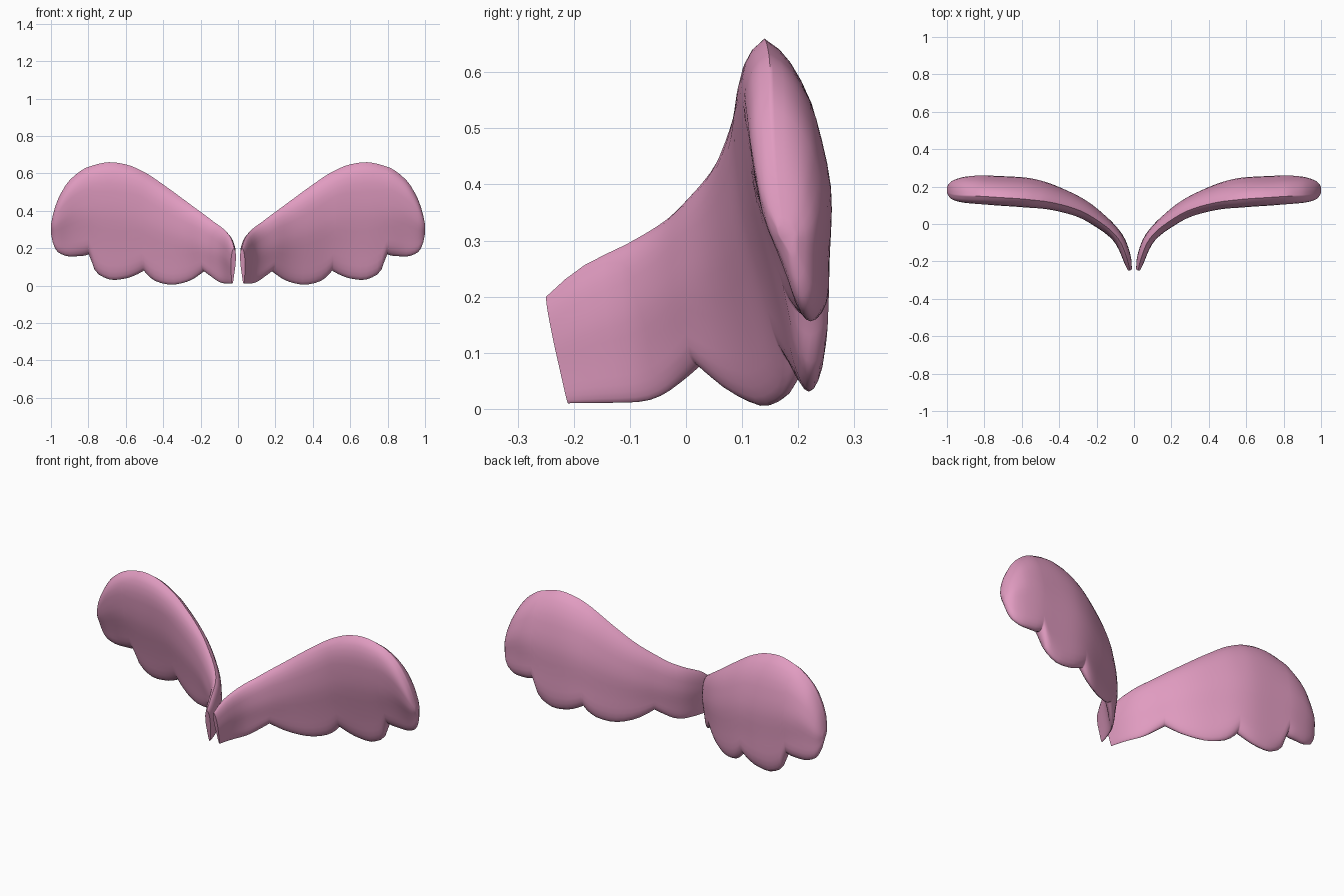
import bpy, bmesh, math
from mathutils import Vector

if "Cube" in bpy.data.objects:
    bpy.data.objects.remove(bpy.data.objects["Cube"])

# Monotone cubic through a few control points
def curve(pts):
    xs = [p[0] for p in pts]
    ys = [p[1] for p in pts]
    n = len(pts)
    d = [(ys[i+1] - ys[i]) / (xs[i+1] - xs[i]) for i in range(n - 1)]
    m = [d[0]]
    for a, b in zip(d, d[1:]):
        m.append(2 * a * b / (a + b) if a * b > 0 else 0.0)
    m.append(d[-1])

    def f(x):
        i = 0
        while i < n - 2 and x > xs[i + 1]:
            i += 1
        h = xs[i + 1] - xs[i]
        t = min(max((x - xs[i]) / h, 0), 1)
        return ((2*t**3 - 3*t**2 + 1) * ys[i] + (t**3 - 2*t**2 + t) * h * m[i]
                + (3*t**2 - 2*t**3) * ys[i + 1] + (t**3 - t**2) * h * m[i + 1])
    return f

R = .026  # wing root
# Plan path, leading edge height and half thickness along the wing
path = curve([(R, -.23), (.04, -.175), (.075, -.09), (.12, -.035), (.18, .015),
              (.27, .077), (.36, .117), (.5, .158), (.6, .172), (.7, .178), (.85, .185), (1, .18)])
top = curve([(R, .2), (.04, .25), (.075, .297), (.12, .335), (.18, .382), (.27, .45),
             (.36, .517), (.5, .61), (.6, .649), (.68, .66), (.8, .634), (.9, .565),
             (.96, .47), (.985, .4), (1, .33)])
half = curve([(R, .014), (.038, .024), (.1, .033), (.27, .05), (.4, .061), (.6, .075),
              (.8, .073), (.9, .066), (.96, .052), (.985, .038), (1, .015)])
lean = curve([(R, 0), (.1, .1), (.36, .7), (.55, 1), (1, 1)])
# Section centre line (by height) and thickness (with rounded lower edge)
camber = curve([(0, .58), (.12, .53), (.3, .36), (.6, .05), (.8, -.22), (.95, -.44), (1, -.5)])
thick = curve([(0, .3), (.12, .42), (.3, .62), (.6, .94), (.8, .86), (.95, .46), (1, 0)])
# Trailing edge: root, two deep feather lobes, tip lobe
lobes = [(.185, curve([(R, .01), (.07, .012), (.11, .025), (.15, .052), (.185, .078)])),
         (.51, curve([(.185, .078), (.22, .052), (.27, .024), (.36, .005), (.43, .016),
                      (.48, .045), (.51, .08)])),
         (.8, curve([(.51, .08), (.55, .058), (.6, .039), (.67, .03), (.73, .049),
                     (.77, .085), (.785, .13), (.8, .167)])),
         (1.1, curve([(.8, .167), (.83, .159), (.9, .156), (.96, .178), (.985, .215), (1, .28)]))]
# Smooth base line under the lobes, keeps the faces free of ripples
base = curve([(R, .01), (.36, .005), (.67, .03), (.8, .08), (.9, .15), (.96, .178),
              (.985, .215), (1, .28)])

def bottom(x):
    return next(f for end, f in lobes if x <= end)(x)

# Stations bunch up at the notches
breaks, per = [R, .185, .51, .8, 1.0], 14
stations = [breaks[0]]
for a, b in zip(breaks, breaks[1:]):
    stations += [a + (b - a) * (1 - math.cos(math.pi * i / per)) / 2 for i in range(1, per + 1)]

N = 18
vs = [(1 - math.cos(math.pi * i / N)) / 2 for i in range(N + 1)]
section = [(v, 1) for v in vs] + [(v, -1) for v in vs[-2:0:-1]]

bm = bmesh.new()
rings = []
for x in stations:
    x0, x1 = max(x - .012, R), min(x + .012, 1)
    t = Vector((x1 - x0, path(x1) - path(x0))).normalized()
    zb, zt, h, zs = bottom(x), top(x), half(x), base(x)
    slant = .04 * max(0, 1 - (x - R) / .1)
    ring = []
    for v, side in section:
        z = zb + v * (zt - zb)
        w = min(max((z - zs) / (zt - zs), 0), 1)
        edge = math.sqrt(1 - (1 - min(v / .12, 1)) ** 2)
        o = h * (camber(w) * lean(x) + side * thick(w) * edge)
        s = -(v - .5) * slant
        px = x - t.y * o + t.x * s
        py = path(x) + t.x * o + t.y * s
        ring.append(bm.verts.new((min(max(px, .001), 1), py, z)))
    rings.append(ring)
for r, q in zip(rings, rings[1:]):
    for i in range(len(r)):
        j = (i + 1) % len(r)
        bm.faces.new((r[i], r[j], q[j], q[i]))
bm.faces.new(rings[0])
bm.faces.new(rings[-1])
bmesh.ops.recalc_face_normals(bm, faces=bm.faces)

mesh = bpy.data.meshes.new("wings")
bm.to_mesh(mesh)
bm.free()
wings = bpy.data.objects.new("wings", mesh)
bpy.context.collection.objects.link(wings)

# Single pink colour
pink = bpy.data.materials.new("soft pink")
pink.diffuse_color = (.75, .33, .53, 1)
pink.use_nodes = True
pink.node_tree.nodes["Principled BSDF"].inputs["Base Color"].default_value = pink.diffuse_color
mesh.materials.append(pink)

# Second wing by mirroring
mirror = wings.modifiers.new("mirror", 'MIRROR')
mirror.use_mirror_merge = False

bpy.context.view_layer.objects.active = wings
wings.select_set(True)
bpy.ops.object.shade_smooth_by_angle(angle=math.radians(60))
